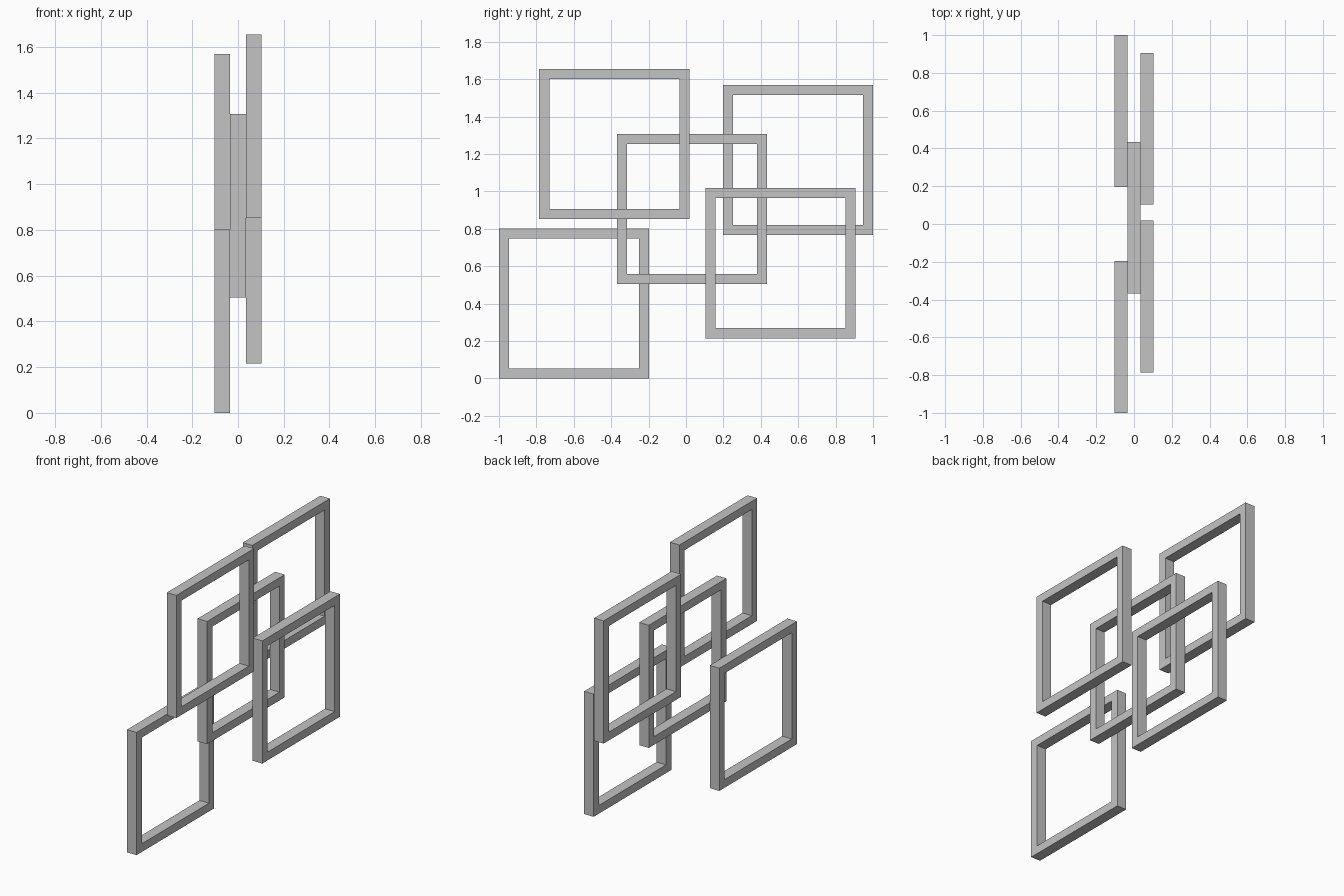
import bpy
import bmesh

cube = bpy.data.objects.get("Cube")
if cube:
    bpy.data.objects.remove(cube, do_unlink=True)

SIZE = 0.803    # outer side of each square frame
BAR = 0.054     # face width of the bars
DEPTH = 0.069   # thickness along x

grey = bpy.data.materials.new("light_grey")
grey.use_nodes = True
colour = (0.55, 0.55, 0.55, 1)
grey.diffuse_color = colour
grey.node_tree.nodes["Principled BSDF"].inputs["Base Color"].default_value = colour


def square_frame(name, layer, y, z):
    """Square frame in the yz plane; y and z are its lower corner."""
    bm = bmesh.new()
    half = SIZE / 2
    corners = [(-1, -1), (1, -1), (1, 1), (-1, 1)]
    # rings: outer front, inner front, inner back, outer back
    rings = []
    for x, r in ((1, half), (1, half - BAR), (-1, half - BAR), (-1, half)):
        rings.append([bm.verts.new((x * DEPTH / 2, a * r, b * r)) for a, b in corners])
    for k in range(4):
        ring, following = rings[k], rings[(k + 1) % 4]
        for i in range(4):
            j = (i + 1) % 4
            bm.faces.new((ring[i], ring[j], following[j], following[i]))
    bmesh.ops.recalc_face_normals(bm, faces=bm.faces)
    mesh = bpy.data.meshes.new(name)
    bm.to_mesh(mesh)
    bm.free()
    mesh.materials.append(grey)
    obj = bpy.data.objects.new(name, mesh)
    obj.location = (layer * DEPTH, y + half, z + half)
    bpy.context.collection.objects.link(obj)


# Three touching layers of frames
square_frame("lower_front_frame", -1, -1.0, 0.0)
square_frame("upper_back_frame", -1, 0.197, 0.767)
square_frame("centre_frame", 0, -0.369, 0.504)
square_frame("upper_front_frame", 1, -0.785, 0.852)
square_frame("lower_back_frame", 1, 0.103, 0.215)
